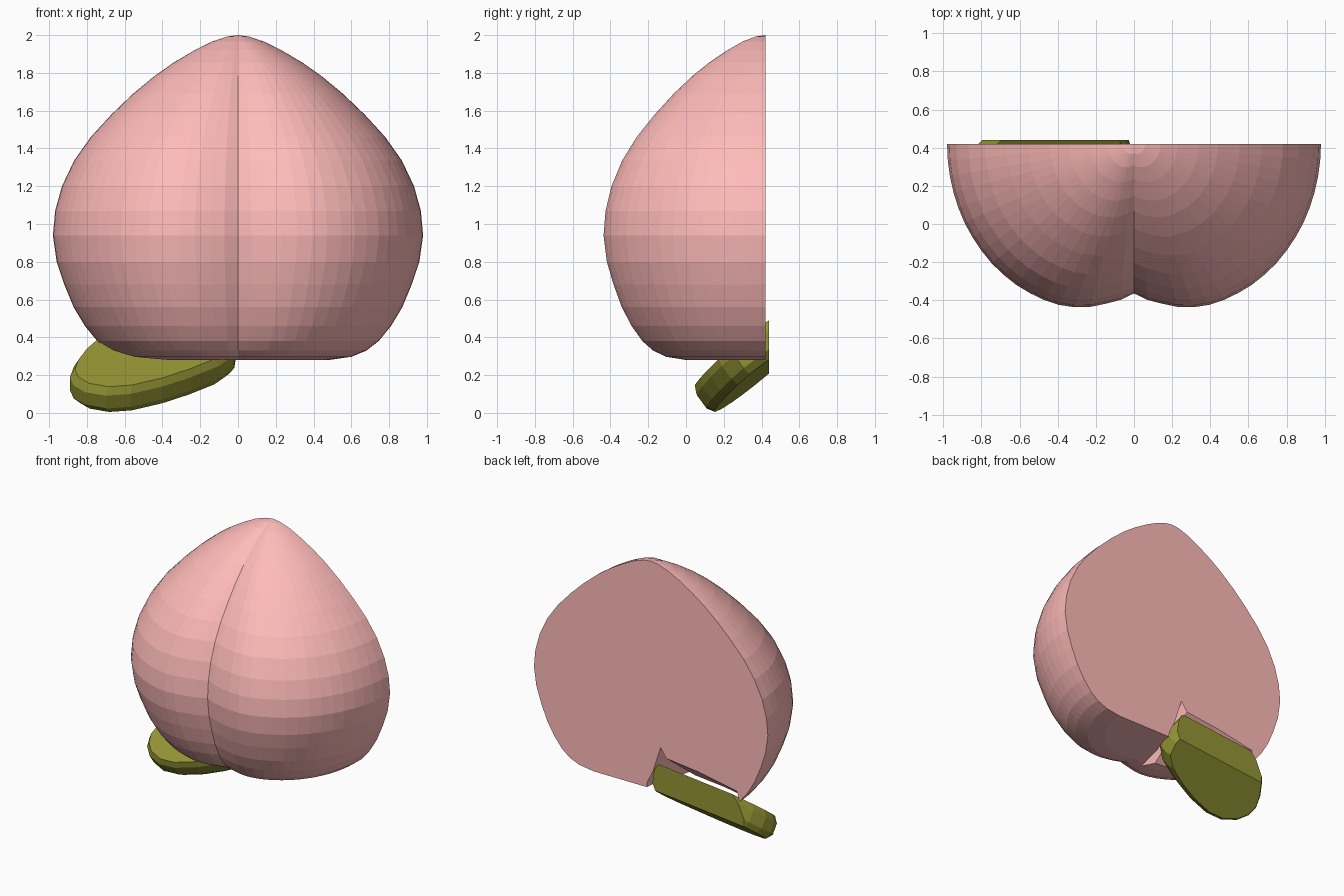
import bpy, bmesh
from math import sin, cos, radians
from mathutils import Vector

if "Cube" in bpy.data.objects:
    bpy.data.objects.remove(bpy.data.objects["Cube"])

CUT_Y = 0.42


def material(name, col):
    m = bpy.data.materials.new(name)
    m.diffuse_color = (*col, 1)
    m.use_nodes = True
    m.node_tree.nodes["Principled BSDF"].inputs["Base Color"].default_value = m.diffuse_color
    return m


def make(name, bm, mat=None):
    bmesh.ops.recalc_face_normals(bm, faces=bm.faces)
    me = bpy.data.meshes.new(name)
    bm.to_mesh(me)
    bm.free()
    ob = bpy.data.objects.new(name, me)
    bpy.context.collection.objects.link(ob)
    if mat:
        me.materials.append(mat)
    return ob


def loft(rings):
    """Closed solid through equal-length rings of points."""
    bm = bmesh.new()
    rows = [[bm.verts.new(p) for p in r] for r in rings]
    n = len(rows[0])
    for a, b in zip(rows, rows[1:]):
        for i in range(n):
            j = (i + 1) % n
            bm.faces.new((a[i], a[j], b[j], b[i]))
    bm.faces.new(rows[0])
    bm.faces.new(rows[-1][::-1])
    return bm


def lerp(table, x):
    for (x0, y0), (x1, y1) in zip(table, table[1:]):
        if x <= x1:
            return y0 + (y1 - y0) * (x - x0) / (x1 - x0)
    return table[-1][1]


pink = material("pink", (1.0, 0.5, 0.49))
green = material("olive", (0.30, 0.30, 0.035))

# Halved fruit: creased cross-section swept up a profile, flat at the back
profile = [(0.48, 0.28), (0.60, 0.297), (0.68, 0.33), (0.745, 0.38), (0.81, 0.46),
           (0.87, 0.56), (0.92, 0.68), (0.96, 0.80), (0.98, 0.94), (0.968, 1.07),
           (0.932, 1.20), (0.868, 1.335), (0.78, 1.46), (0.67, 1.58), (0.555, 1.69),
           (0.44, 1.785), (0.34, 1.855), (0.23, 1.92), (0.14, 1.965), (0.06, 1.992),
           (0.004, 2.0)]
crease = [(0, 0.80), (5, 0.838), (10, 0.868), (15, 0.903), (20, 0.930), (25, 0.950),
          (30, 0.964), (40, 0.983), (50, 0.994), (65, 1.0), (90, 1.0)]
angles = range(-90, 91, 5)
rings = []
for r, z in profile:
    ring = []
    for a in angles:
        g = r * lerp(crease, abs(a))
        ring.append((g * sin(radians(a)), CUT_Y - g * cos(radians(a)), z))
    rings.append(ring)
fruit = make("fruit_half", loft(rings), pink)

# Hollow under the fruit where the leaf tucks in
hollow = [(0.04, 0.2), (0.03, 0.32), (-0.02, 0.42), (-0.08, 0.61), (-0.13, 0.54),
          (-0.4, 0.51), (-0.72, 0.45), (-0.8, 0.2)]
cutter = make("hollow_cutter", loft([[(x, CUT_Y + t * 0.8, z + t * 0.6) for x, z in hollow]
                                     for t in (0.05, -0.6)]))
cutter.hide_render = True
cutter.hide_set(True)
mod = fruit.modifiers.new("hollow", 'BOOLEAN')
mod.operation = 'DIFFERENCE'
mod.solver = 'EXACT'
mod.object = cutter

# Leaf: tilted thick slab with chamfered rim, trimmed flat at the back
outline = [(-0.62, 0.54), (-0.74, 0.42), (-0.82, 0.34), (-0.87, 0.26), (-0.89, 0.19),
           (-0.87, 0.13), (-0.81, 0.075), (-0.70, 0.035), (-0.57, 0.03), (-0.40, 0.06),
           (-0.25, 0.105), (-0.10, 0.165), (-0.02, 0.23), (-0.01, 0.31), (-0.05, 0.44),
           (-0.18, 0.58)]
cx, cy = -0.45, 0.31
rings = []
for s, d in ((0.94, 0), (1, 0.25), (1, 0.75), (0.93, 1)):
    ring = []
    for x, y in outline:
        x, y = cx + (x - cx) * s, cy + (y - cy) * s
        z = 0.15 + 0.75 * (y - 0.06) + 0.1 * (x + 0.5)
        ring.append((x, y + 0.1 * d, z - 0.136 * d))
    rings.append(ring)
bm = loft(rings)
bmesh.ops.bisect_plane(bm, geom=bm.verts[:] + bm.edges[:] + bm.faces[:],
                       plane_co=(0, 0.44, 0), plane_no=(0, 1, 0), clear_outer=True)
bmesh.ops.holes_fill(bm, edges=[e for e in bm.edges if e.is_boundary], sides=0)
low = min(v.co.z for v in bm.verts)
bmesh.ops.translate(bm, verts=bm.verts, vec=Vector((0, 0, 0.005 - low)))
make("leaf", bm, green)
